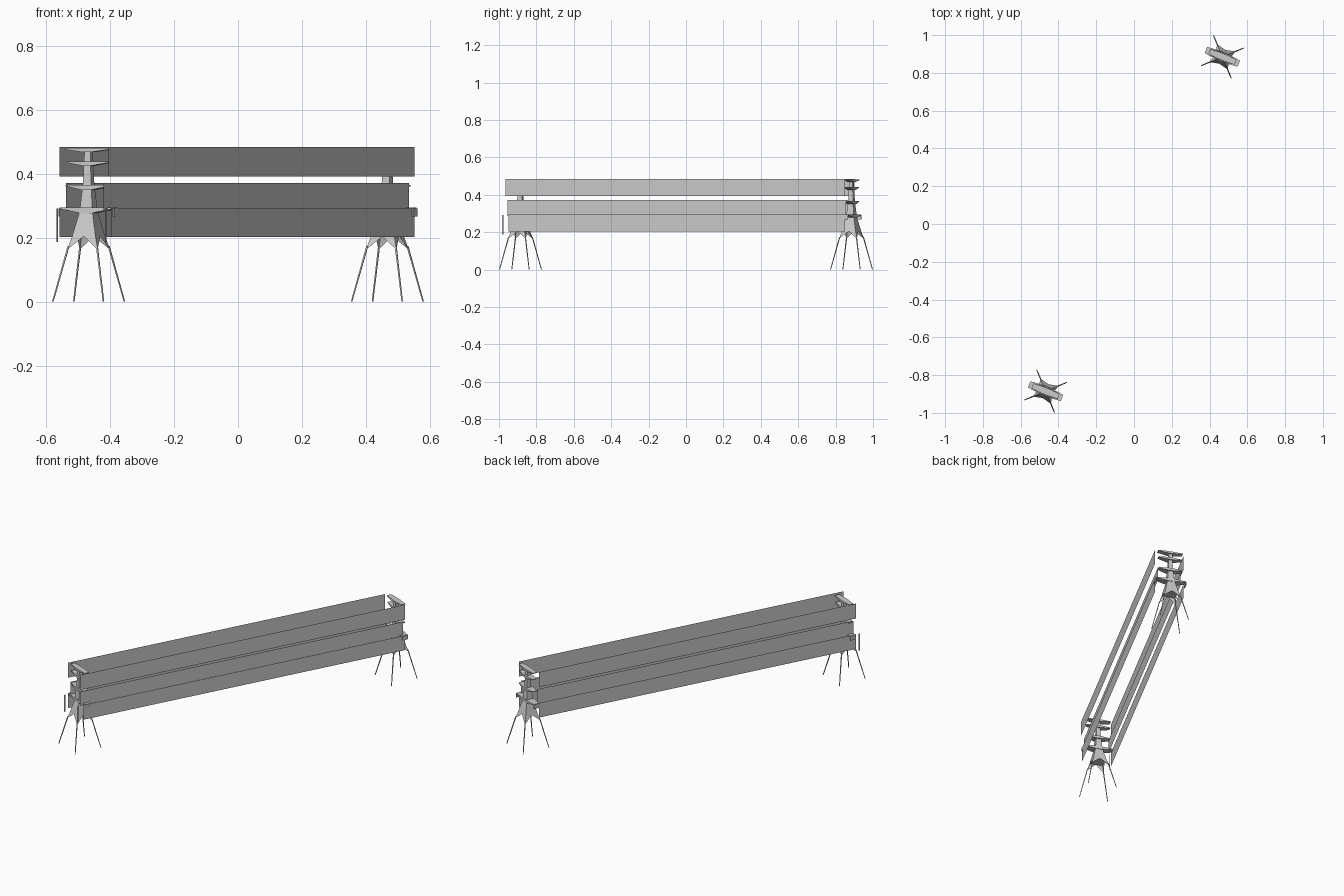
import bpy, bmesh, math
from mathutils import Vector, Matrix

if "Cube" in bpy.data.objects:
    bpy.data.objects.remove(bpy.data.objects["Cube"])

T = [Vector((-0.468, -0.885, 0)), Vector((0.468, 0.885, 0))]   # tower positions
ANG = math.radians(-22.5)
ARM = Vector((math.cos(ANG), math.sin(ANG), 0))                # arm direction
RUN = (T[1] - T[0]).normalized()                               # wire direction


def make(name, bm, matrix=None):
    bmesh.ops.recalc_face_normals(bm, faces=bm.faces)
    me = bpy.data.meshes.new(name)
    bm.to_mesh(me)
    bm.free()
    ob = bpy.data.objects.new(name, me)
    bpy.context.collection.objects.link(ob)
    if matrix:
        ob.matrix_world = matrix
    return ob


def loft(bm, rings):
    """Skin a list of equal-sized rings and cap both ends."""
    vs = [[bm.verts.new(p) for p in r] for r in rings]
    n = len(vs[0])
    for a, b in zip(vs, vs[1:]):
        for i in range(n):
            bm.faces.new((a[i], a[(i + 1) % n], b[(i + 1) % n], b[i]))
    bm.faces.new(vs[0][::-1])
    bm.faces.new(vs[-1])


def square(r, z, cx=0, cy=0):
    return [(cx + r * math.cos(math.radians(45 + 90 * i)),
             cy + r * math.sin(math.radians(45 + 90 * i)), z) for i in range(4)]


def rect_x(x, hy, z0, z1):
    return [(x, -hy, z0), (x, hy, z0), (x, hy, z1), (x, -hy, z1)]


def body():
    bm = bmesh.new()
    loft(bm, [square(r, z) for r, z in
              ((0.056, 0.205), (0.031, 0.28), (0.019, 0.375), (0.014, 0.475))])
    # pointed skirt hanging from each corner
    top, tip = square(0.056, 0.205), square(0.073, 0.163)
    for i in range(4):
        c, t = Vector(top[i]), Vector(tip[i])
        for j in (i - 1, (i + 1) % 4):
            m = (c + Vector(top[j])) / 2
            bm.faces.new([bm.verts.new(p) for p in (c, t, m)])
    return bm


def legs():
    bm = bmesh.new()
    for i in range(4):
        u = Vector(square(1, 0)[i])
        a, b = u * 0.1215, u * 0.068
        loft(bm, [square(0.0025, 0, a.x, a.y), square(0.0035, 0.175, b.x, b.y)])
    return bm


def arm(h, z, drop, depth, tip):
    """Cross arm tapering from the mast to both tips."""
    bm = bmesh.new()
    loft(bm, [rect_x(-h, tip, z - 0.004, z), rect_x(-0.015, depth, z - drop, z),
              rect_x(0.015, depth, z - drop, z), rect_x(h, tip, z - 0.004, z)])
    return bm


def tip_bars(h, z):
    bm = bmesh.new()
    for s in (-1, 1):
        loft(bm, [rect_x(s * h - 0.002, 0.018, z - 0.025, z),
                  rect_x(s * h + 0.002, 0.018, z - 0.025, z)])
    return bm


# Towers: each cross arm is half length, height, drop, mid and tip half depth
ARMS = ((0.075, 0.481, 0.012, 0.018, 0.014), (0.072, 0.44, 0.014, 0.02, 0.012),
        (0.073, 0.366, 0.016, 0.024, 0.014), (0.092, 0.295, 0.018, 0.026, 0.018))
for k, pos in enumerate(T):
    m = Matrix.Translation(pos) @ Matrix.Rotation(ANG, 4, 'Z')
    make(f"tower_body_{k}", body(), m)
    make(f"tower_legs_{k}", legs(), m)
    for n, spec in enumerate(ARMS):
        make(f"cross_arm_{k}_{n}", arm(*spec), m)
    make(f"arm_tip_bars_{k}", tip_bars(0.092, 0.292), m)


def strip(name, a, b, z0, z1):
    bm = bmesh.new()
    bm.faces.new([bm.verts.new((p.x, p.y, z)) for p, z in ((a, z0), (b, z0), (b, z1), (a, z1))])
    make(name, bm)


# Wire strips: left and right offset, bottom, top, left and right overhang
for n, (hl, hr, z0, z1, left, right) in enumerate(((0.086, 0.092, 0.392, 0.485, 0.024, 0.05),
                                                   (0.069, 0.074, 0.285, 0.372, 0.016, 0.045),
                                                   (0.086, 0.092, 0.203, 0.294, 0.024, 0.032))):
    for s, h, e, short in ((-1, hl, left, 0.02), (1, hr, right, 0)):
        strip(f"wire_strip_{n}_{'left' if s < 0 else 'right'}",
              T[0] + ARM * h * s - RUN * e, T[1] + ARM * h * s - RUN * short, z0, z1)

# Short loose wire ends at the lowest arm of the near tower
for name, x, y in (("wire_end_left", -0.566, -0.895), ("wire_end_right", -0.415, -0.98)):
    p = Vector((x, y, 0))
    strip(name, p - RUN * 0.005, p + RUN * 0.005, 0.187, 0.292)
